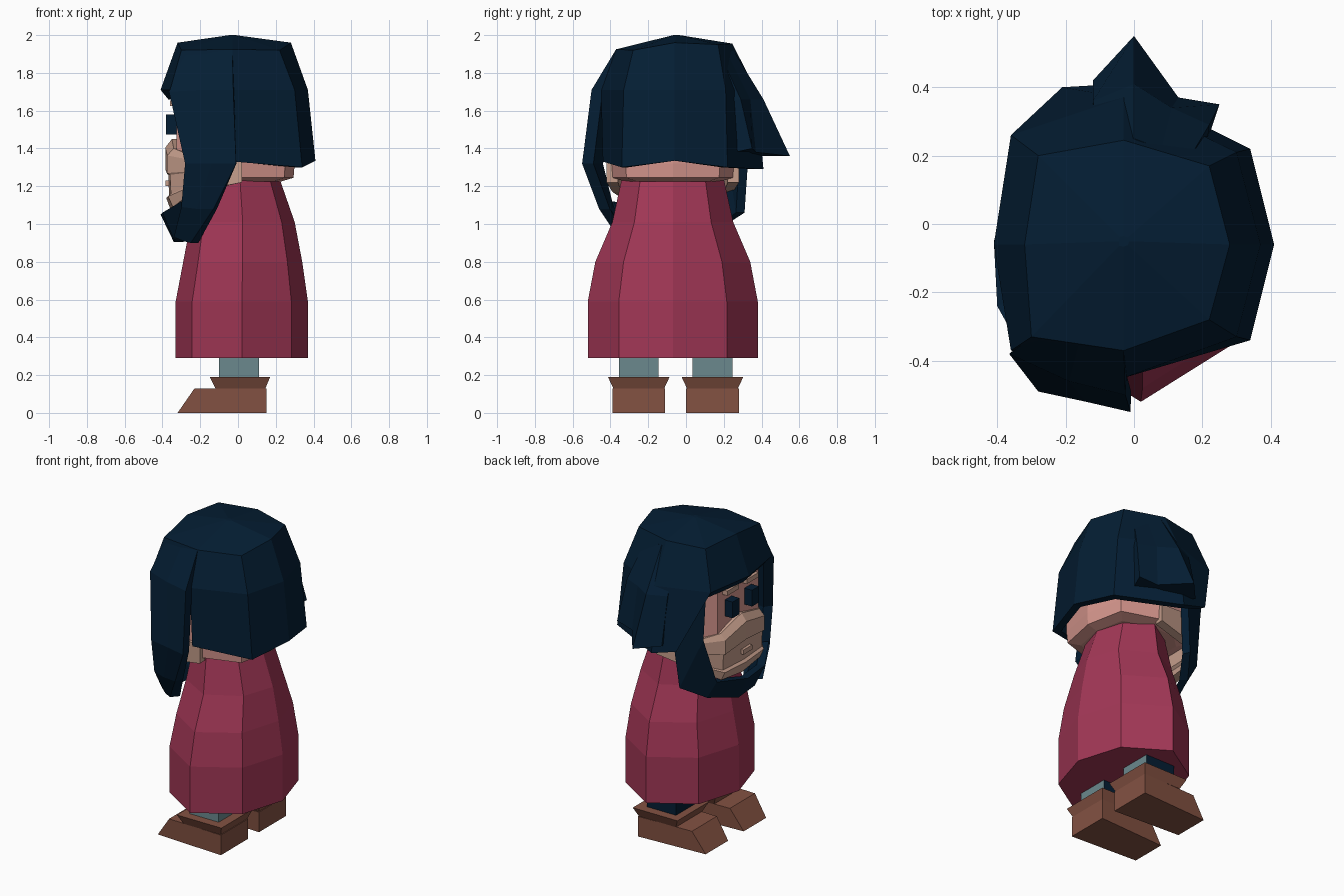
import bpy, bmesh
from mathutils import Vector


def mat(name, r, g, b):
    m = bpy.data.materials.new(name)
    m.diffuse_color = (r, g, b, 1)
    return m


NAVY = mat("dark navy", 0.0012, 0.0125, 0.033)
RED = mat("crimson cloth", 0.36, 0.038, 0.093)
PINK = mat("pink skin", 0.68, 0.31, 0.27)
TAN = mat("tan skin", 0.56, 0.34, 0.26)
BROWN = mat("boot leather", 0.23, 0.084, 0.055)
TEAL = mat("grey teal", 0.145, 0.25, 0.27)


def build(name, verts, faces, *mats):
    bm = bmesh.new()
    vs = [bm.verts.new(v) for v in verts]
    for f in faces:
        bm.faces.new([vs[i] for i in f])
    bmesh.ops.recalc_face_normals(bm, faces=bm.faces)
    me = bpy.data.meshes.new(name)
    bm.to_mesh(me)
    bm.free()
    for m in mats:
        me.materials.append(m)
    ob = bpy.data.objects.new(name, me)
    bpy.context.collection.objects.link(ob)
    return ob


def loft(name, rings, *mats):
    """Closed rings joined one above another, with capped ends."""
    n = len(rings[0])
    verts = [p for r in rings for p in r]
    faces = [(k * n + i, k * n + (i + 1) % n, (k + 1) * n + (i + 1) % n, (k + 1) * n + i)
             for k in range(len(rings) - 1) for i in range(n)]
    faces += [tuple(range(n)), tuple(range(len(verts) - n, len(verts)))]
    return build(name, verts, faces, *mats)


def sheet(name, rows, m, t=0.05, centre=(0, -0.06)):
    """Open grid of points thickened toward the head's vertical axis."""
    r, c = len(rows), len(rows[0])
    outer = [Vector(p) for row in rows for p in row]
    inner = [p + (Vector((*centre, p.z)) - p).normalized() * t for p in outer]
    n = r * c
    faces = []
    for i in range(r - 1):
        for j in range(c - 1):
            q = (i * c + j, i * c + j + 1, (i + 1) * c + j + 1, (i + 1) * c + j)
            faces += [q, tuple(k + n for k in reversed(q))]
    rim = [j for j in range(c)] + [i * c + c - 1 for i in range(1, r)]
    rim += [(r - 1) * c + j for j in range(c - 2, -1, -1)] + [i * c for i in range(r - 2, 0, -1)]
    for a, b in zip(rim, rim[1:] + rim[:1]):
        faces.append((a, b, b + n, a + n))
    return build(name, outer + inner, faces, m)


def rect(x0, x1, y0, y1, z, toe=0.0):
    return [(x0, y0 + toe, z), (x1, y0, z), (x1, y1, z), (x0, y1 - toe, z)]


def box(name, x0, x1, y0, y1, z0, z1, *mats):
    return loft(name, [rect(x0, x1, y0, y1, z0), rect(x0, x1, y0, y1, z1)], *mats)


def octagon(x0, x1, y0, y1, z, kx=0.75, ky=0.635):
    cx, cy, a, b = (x0 + x1) / 2, (y0 + y1) / 2, (x1 - x0) / 2, (y1 - y0) / 2
    unit = [(1, 0), (kx, ky), (0, 1), (-kx, ky), (-1, 0), (-kx, -ky), (0, -1), (kx, -ky)]
    return [(cx + a * u, cy + b * v, z) for u, v in unit]


# Dress
loft("dress", [octagon(-0.33, 0.37, -0.52, 0.38, 0.29), octagon(-0.33, 0.37, -0.52, 0.38, 0.59),
               octagon(-0.29, 0.34, -0.48, 0.34, 0.80), octagon(-0.25, 0.30, -0.39, 0.25, 1.01),
               octagon(-0.20, 0.22, -0.34, 0.20, 1.24)], RED)

# Boots and legs
for side, yc in (("right", -0.25), ("left", 0.14)):
    box_y = (yc - 0.14, yc + 0.14)
    loft(side + "_boot", [rect(-0.32, 0.15, *box_y, 0, 0.025), rect(-0.23, 0.15, *box_y, 0.13, 0.012)], BROWN)
    loft(side + "_boot_cuff", [rect(-0.12, 0.145, yc - 0.135, yc + 0.135, 0.13),
                               rect(-0.15, 0.17, yc - 0.163, yc + 0.163, 0.19)], BROWN)
    leg = box(side + "_leg", -0.10, 0.11, yc - 0.105, yc + 0.105, 0.17, 0.40, TEAL, NAVY)
    for f in leg.data.polygons:
        if f.normal.y > 0.5 or f.normal.x < -0.5:
            f.material_index = 1

# Head
outline = [(0.30, -0.07), (0.25, 0.18), (0.0, 0.26), (-0.22, 0.24), (-0.325, 0.14),
           (-0.325, -0.28), (-0.22, -0.38), (0.0, -0.40), (0.25, -0.32)]
loft("head", [[(x * s, -0.07 + (y + 0.07) * s, z) for x, y in outline]
              for z, s in ((1.225, 0.76), (1.245, 0.98), (1.32, 1.0), (1.76, 1.0))], PINK)

# Lower face: columns run round the jaw, rows go down past the recessed mouth
jaw = [(0.02, 0.28, 1.33, 1.22, 0), (-0.24, 0.25, 1.36, 1.17, 0), (-0.34, 0.13, 1.39, 1.09, 1),
       (-0.35, -0.07, 1.45, 1.07, 1), (-0.34, -0.27, 1.40, 1.09, 1),
       (-0.24, -0.39, 1.36, 1.17, 0), (0.02, -0.42, 1.33, 1.22, 0)]
rows = []
for t, push in ((0, 0), (0.12, 0.035), (0.42, 0.035), (0.45, 0.02), (0.78, 0.015), (0.82, 0.03), (1, 0.005)):
    rows.append([(x - push * k, y, top + (bot - top) * t) for x, y, top, bot, k in jaw])
sheet("lower_face", rows, TAN, 0.06)
box("lip", -0.385, -0.33, -0.13, -0.04, 1.20, 1.23, TAN)

# Eyes and brows
for side, yc in (("left", 0.03), ("right", -0.17)):
    box(side + "_eye", -0.38, -0.32, yc - 0.035, yc + 0.035, 1.475, 1.58, NAVY)
    box(side + "_brow", -0.36, -0.32, yc - 0.06, yc + 0.06, 1.625, 1.655, TAN)

# Hair cap
top = [(0.28, -0.06, 1.96), (0.22, 0.17, 1.95), (-0.03, 0.245, 1.955), (-0.28, 0.2, 1.95),
       (-0.32, -0.06, 1.96), (-0.30, -0.33, 1.92), (-0.03, -0.37, 1.925), (0.22, -0.28, 1.92)]
mid = [(0.37, -0.06), (0.30, 0.21), (-0.03, 0.37), (-0.36, 0.26),
       (-0.41, -0.06), (-0.36, -0.37), (-0.03, -0.45), (0.30, -0.33)]
low = [(x * 0.9, -0.06 + (y + 0.06) * 0.9, 1.66) for x, y in mid]
loft("hair_cap", [low, [(x, y, 1.71) for x, y in mid], top,
                  [(-0.03 + (x + 0.03) * 0.05, -0.05 + (y + 0.05) * 0.05, 2.0) for x, y, _ in top]], NAVY)

# Hair curtain round the back and the far side
order = [6, 7, 0, 1, 2, 3]
ends = [(-0.02, -0.44, 1.33), (0.34, -0.34, 1.30), (0.41, -0.06, 1.335),
        (0.34, 0.22, 1.30), (-0.04, 0.41, 1.29), (-0.21, 0.40, 1.34)]
sheet("hair_curtain", [[(*mid[i], 1.71) for i in order], ends], NAVY)

# Pointed lock sticking out on the +y side
loft("pointed_lock", [
    [(0.22, 0.26, 1.38), (0.25, 0.35, 1.40), (0.13, 0.37, 1.38), (0.0, 0.55, 1.36), (-0.12, 0.42, 1.36), (-0.1, 0.3, 1.36)],
    [(0.21, 0.2, 1.65), (0.22, 0.29, 1.66), (0.11, 0.34, 1.66), (0.0, 0.41, 1.66), (-0.12, 0.36, 1.66), (-0.1, 0.2, 1.66)],
    [(0.14, 0.1, 1.87), (0.16, 0.19, 1.88), (0.08, 0.22, 1.9), (0.0, 0.25, 1.92), (-0.1, 0.23, 1.91), (-0.1, 0.1, 1.9)]], NAVY)

# Long lock falling on the -y side
sheet("long_lock", [
    [(-0.29, -0.325, 1.915), (-0.16, -0.345, 1.92), (-0.03, -0.37, 1.925)],
    [(-0.365, -0.38, 1.70), (-0.19, -0.46, 1.71), (-0.025, -0.50, 1.71)],
    [(-0.28, -0.49, 1.32), (-0.14, -0.52, 1.32), (-0.01, -0.55, 1.32)],
    [(-0.30, -0.43, 1.09), (-0.22, -0.45, 1.08), (-0.13, -0.46, 1.08)],
    [(-0.34, -0.30, 0.93), (-0.29, -0.33, 0.91), (-0.25, -0.34, 0.90)]], NAVY, 0.06)

# Band of hair curving under the chin and up the +y side of the face
sheet("chin_hair", [
    [(-0.30, -0.42, 1.12), (-0.40, -0.24, 1.06), (-0.41, -0.05, 1.05), (-0.34, 0.17, 1.09),
     (-0.30, 0.25, 1.38), (-0.325, 0.26, 1.68)],
    [(-0.24, -0.36, 0.93), (-0.34, -0.22, 0.92), (-0.34, -0.05, 0.905), (-0.27, 0.17, 0.97),
     (-0.17, 0.31, 1.06), (-0.14, 0.33, 1.36)]], NAVY, 0.05)
